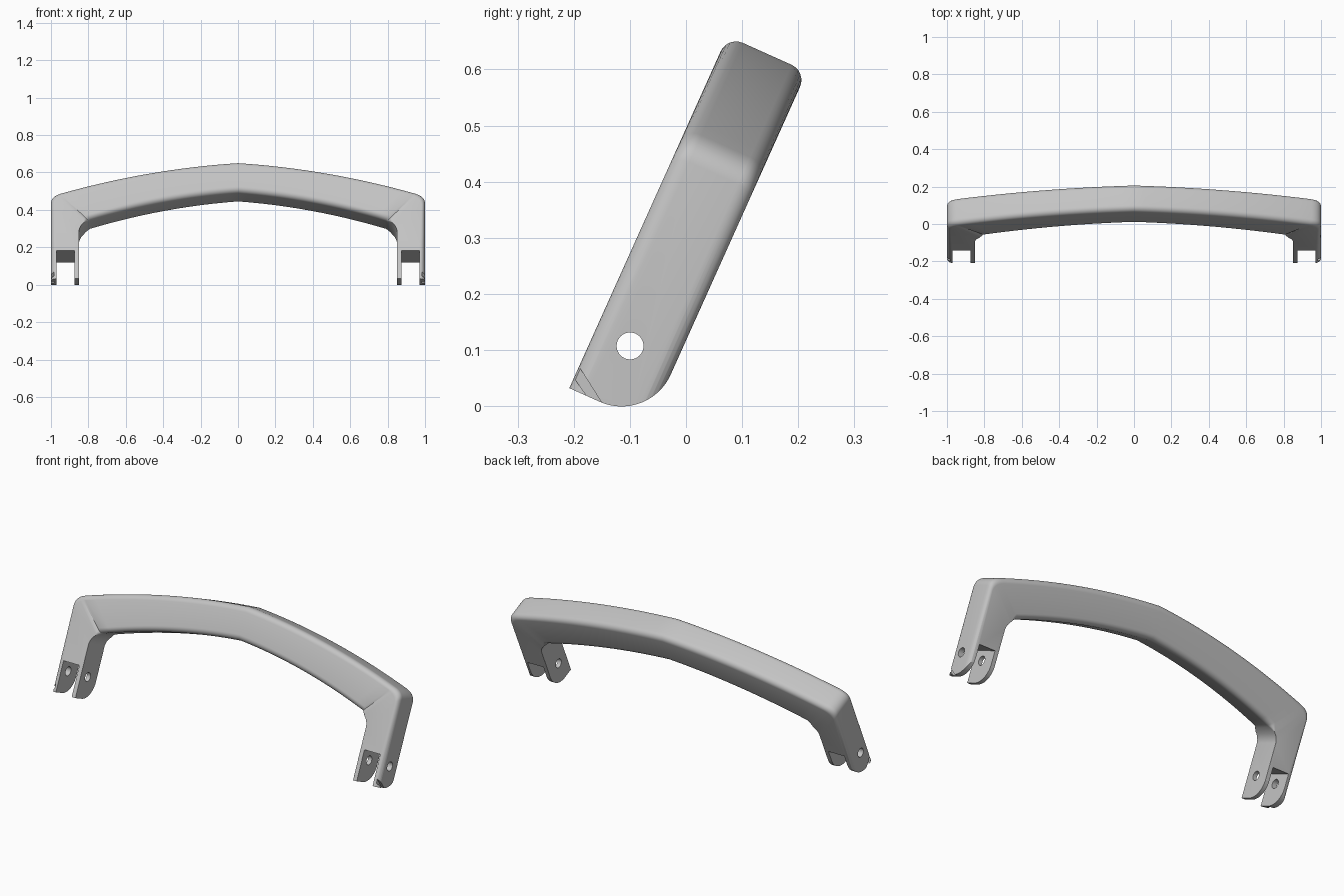
import bpy, bmesh, math
from mathutils import Vector, Matrix

old = bpy.data.objects.get("Cube")
if old:
    bpy.data.objects.remove(old, do_unlink=True)

DEPTH, ROUND = 0.155, 0.03
# Local frame: x across, y through the depth, z up the leaning arms
LEAN = Matrix.Translation((0, -0.208, 0.032)) @ Matrix.Rotation(math.radians(-24.2), 4, 'X')

grey = bpy.data.materials.new("plain_grey")
grey.use_nodes = True
colour = (0.55, 0.55, 0.55, 1)
grey.diffuse_color = colour
grey.node_tree.nodes["Principled BSDF"].inputs["Base Color"].default_value = colour


def finish(bm, name):
    bmesh.ops.recalc_face_normals(bm, faces=bm.faces)
    mesh = bpy.data.meshes.new(name)
    bm.to_mesh(mesh)
    bm.free()
    mesh.transform(LEAN)
    mesh.materials.append(grey)
    ob = bpy.data.objects.new(name, mesh)
    bpy.context.collection.objects.link(ob)
    return ob


def prism(name, profile, x0, x1):
    """Extrude a (depth, height) outline across x."""
    bm = bmesh.new()
    face = bm.faces.new([bm.verts.new((x0, d, v)) for d, v in profile])
    new = bmesh.ops.extrude_face_region(bm, geom=[face])["geom"]
    bmesh.ops.translate(bm, vec=(x1 - x0, 0, 0),
                        verts=[g for g in new if isinstance(g, bmesh.types.BMVert)])
    return finish(bm, name)


def arc(cx, cy, r, a0, a1, n):
    angles = [math.radians(a0 + (a1 - a0) * i / n) for i in range(n + 1)]
    return [(cx + r * math.cos(a), cy + r * math.sin(a)) for a in angles]


def half_edge(rise, slope, bend, x_end, ctrl, leg_top, bar_n=16, bend_n=10):
    """Curved bar edge, rounded corner, then straight leg edge."""
    pts = []
    for i in range(bar_n + 1):
        x = x_end * i / bar_n
        pts.append(Vector((x, rise - slope * x - bend * x * x)))
    a, b, c = pts[-1].copy(), Vector(ctrl), Vector(leg_top)
    for i in range(1, bend_n + 1):
        t = i / bend_n
        pts.append(a * (1 - t) ** 2 + b * 2 * t * (1 - t) + c * t * t)
    pts.append(Vector((c.x, -0.05)))
    return pts


# Arched handle with two legs, lofted from rounded sections
outer = half_edge(0.688, 0.07, 0.126, 0.95, (0.998, 0.492), (1, 0.455))
inner = half_edge(0.512, 0.08, 0.155, 0.79, (0.845, 0.326), (0.85, 0.28))
stations = []
for i, (p, q) in enumerate(zip(outer, inner)):
    fade = max(0.0, min(1.0, (20 - i) / 4))
    stations.append((p, q, max(0.0005, ROUND * fade)))
mirrored = [(Vector((-p.x, p.y)), Vector((-q.x, q.y)), r) for p, q, r in stations[:0:-1]]

bm = bmesh.new()
rings = []
for p, q, r in mirrored + stations:
    length = (q - p).length
    along = (q - p) / length
    section = (arc(ROUND, ROUND, ROUND, 180, 270, 6)
               + arc(length - r, ROUND if r > 0.02 else r, r, 270, 360, 6)
               + arc(length - r, DEPTH - r, r, 0, 90, 6)
               + arc(ROUND, DEPTH - ROUND, ROUND, 90, 180, 6))
    ring = []
    for s, d in section:
        flat = p + along * s
        ring.append(bm.verts.new((flat.x, d, flat.y)))
    rings.append(ring)
for a, b in zip(rings, rings[1:]):
    for j in range(len(a)):
        k = (j + 1) % len(a)
        bm.faces.new((a[j], a[k], b[k], b[j]))
bm.faces.new(rings[0])
bm.faces.new(rings[-1])
handle = finish(bm, "handle")

# Rounded foot ends and pivot holes
foot = [(-0.1, -0.2), (-0.1, 0)] + arc(0.059, 0.096, 0.096, -90, 0, 20) + [(0.3, 0.096), (0.3, -0.2)]
cutters = [prism("foot_cutter", foot, -1.2, 1.2),
           prism("pivot_cutter", arc(0.068, 0.113, 0.024, 0, 348.75, 31), -1.2, 1.2)]

# Fork slots and the small grooves at the front corners of the outer prongs
slot = [(-0.1, -0.2), (0.3, -0.2), (0.3, 0.164), (-0.1, 0.164)]
groove = [(-0.03, 0.062), (0.0935, -0.02), (0.07, -0.02), (-0.03, 0.037)]
for side in (-1, 1):
    cutters.append(prism("slot_cutter", slot, side * 0.873, side * 0.97))
    cutters.append(prism("groove_cutter", groove, side * 0.985, side * 1.1))

bpy.context.view_layer.objects.active = handle
handle.select_set(True)
for cutter in cutters:
    cutter.hide_render = True
    mod = handle.modifiers.new(cutter.name, 'BOOLEAN')
    mod.operation = 'DIFFERENCE'
    mod.solver = 'EXACT'
    mod.object = cutter
    bpy.ops.object.modifier_apply(modifier=mod.name)
    bpy.data.objects.remove(cutter, do_unlink=True)

bpy.ops.object.select_all(action='DESELECT')
handle.select_set(True)
bpy.ops.object.shade_smooth_by_angle(angle=math.radians(35))
